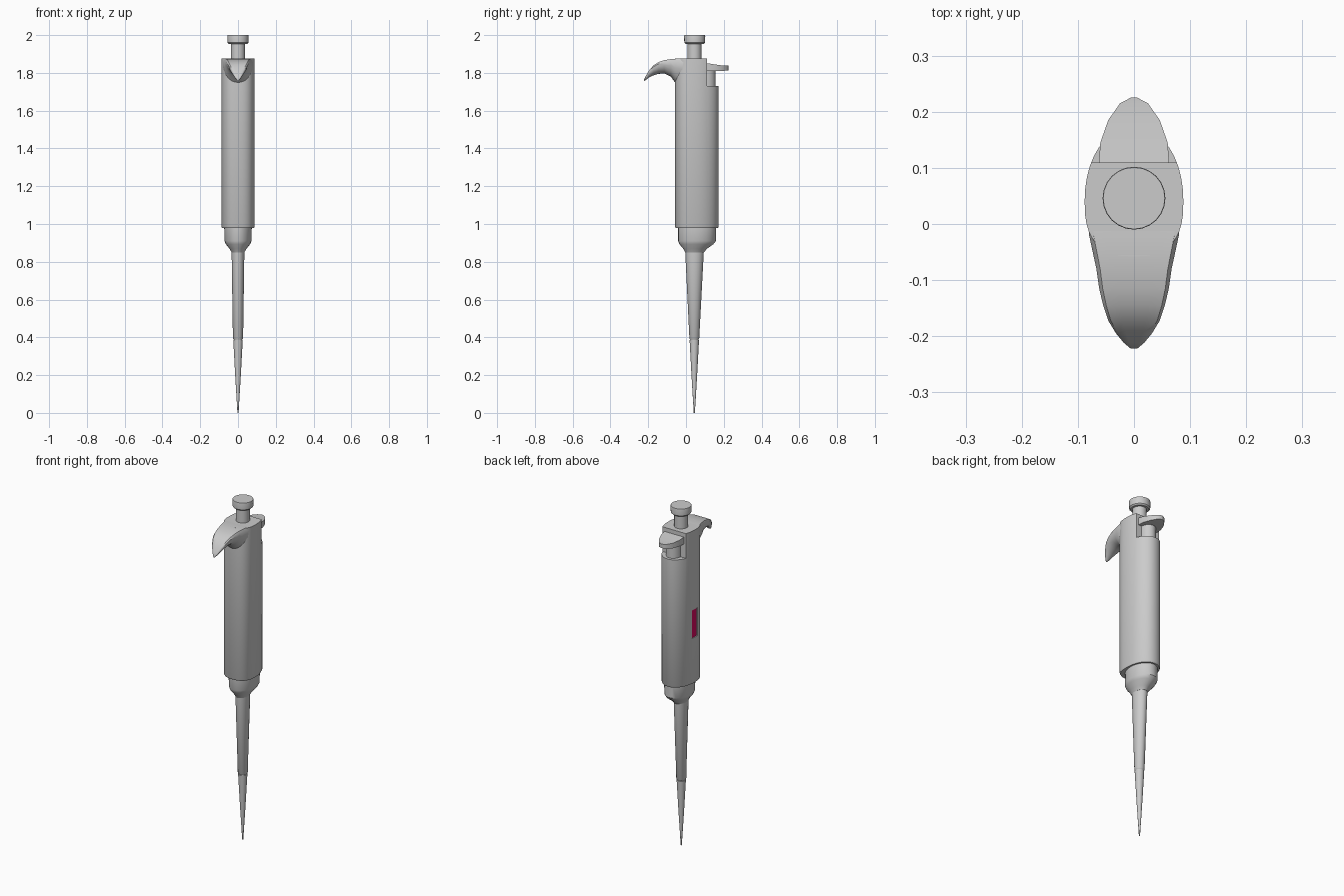
import bpy, bmesh
from math import sin, cos, pi, radians

if "Cube" in bpy.data.objects:
    bpy.data.objects.remove(bpy.data.objects["Cube"])


def material(name, rgb):
    m = bpy.data.materials.new(name)
    m.use_nodes = True
    m.diffuse_color = (*rgb, 1)
    m.node_tree.nodes["Principled BSDF"].inputs["Base Color"].default_value = (*rgb, 1)
    return m


grey = material("light grey plastic", (0.6, 0.6, 0.6))
crimson = material("crimson display", (0.7, 0.003, 0.12))


def loft(name, rings, mat=grey, angle=35):
    """Skin a series of equal-length rings and cap both ends."""
    bm = bmesh.new()
    loops = [[bm.verts.new(p) for p in ring] for ring in rings]
    n = len(loops[0])
    for a, b in zip(loops, loops[1:]):
        for i in range(n):
            j = (i + 1) % n
            bm.faces.new((a[i], a[j], b[j], b[i]))
    bm.faces.new(loops[0])
    bm.faces.new(loops[-1])
    bmesh.ops.recalc_face_normals(bm, faces=bm.faces[:])
    me = bpy.data.meshes.new(name)
    bm.to_mesh(me)
    bm.free()
    me.materials.append(mat)
    ob = bpy.data.objects.new(name, me)
    bpy.context.collection.objects.link(ob)
    smooth(ob, angle)
    return ob


def smooth(ob, angle=35):
    bpy.ops.object.select_all(action="DESELECT")
    ob.select_set(True)
    bpy.context.view_layer.objects.active = ob
    bpy.ops.object.shade_smooth_by_angle(angle=radians(angle))


def oval(z, rx, ry, cy, n=24):
    return [(rx * cos(2 * pi * i / n), cy + ry * sin(2 * pi * i / n), z) for i in range(n)]


def box(name, x, y, z, mat=grey):
    return loft(name, [[(x[0], y[0], h), (x[1], y[0], h), (x[1], y[1], h), (x[0], y[1], h)]
                       for h in z], mat)


def cut(ob, cutter):
    mod = ob.modifiers.new("cut", "BOOLEAN")
    mod.operation, mod.solver, mod.object = "DIFFERENCE", "EXACT", cutter
    bpy.ops.object.select_all(action="DESELECT")
    ob.select_set(True)
    bpy.context.view_layer.objects.active = ob
    bpy.ops.object.modifier_apply(modifier="cut")
    bpy.data.objects.remove(cutter)


# Handle body: blunt front, rounder back
def body_ring(z, scale=1, n=40):
    ring = []
    for i in range(n):
        c, s = cos(2 * pi * i / n), sin(2 * pi * i / n)
        power, depth = (2 / 2.1, 0.133) if s > 0 else (2 / 2.6, 0.098)
        x = 0.088 * abs(c) ** power * (1 if c > 0 else -1)
        y = depth * abs(s) ** power * (1 if s > 0 else -1)
        ring.append((x * scale, 0.04 + y * scale, z))
    return ring


body = loft("handle_body", [body_ring(0.978, 0.96), body_ring(0.986), body_ring(1.875)])
cut(body, box("notch_cutter", (-0.2, 0.2), (0.11, 0.3), (1.73, 2.0)))
cut(body, box("window_cutter", (-0.2, -0.081), (0.02, 0.068), (1.245, 1.41)))
smooth(body)

# Display panel set in the recess on the right side
box("display_panel", (-0.084, -0.08), (0.021, 0.067), (1.246, 1.409), crimson)


# Parts skinned along y: stations are (y, top, bottom, half width)
def along_y(name, section, stations):
    return loft(name, [[(u * w, y, bottom + t * (top - bottom)) for u, t in section]
                       for y, top, bottom, w in stations])


arch = [(-cos(pi * i / 12), 0.85 * (1 - sin(pi * i / 12))) for i in range(13)]
along_y("finger_hook", arch + [(0.9, 1), (0.45, 1), (0, 1), (-0.45, 1), (-0.9, 1)], [
    (0.03, 1.872, 1.78, 0.084), (-0.02, 1.8755, 1.72, 0.08), (-0.055, 1.875, 1.745, 0.0725),
    (-0.08, 1.873, 1.78, 0.067), (-0.115, 1.867, 1.797, 0.062), (-0.145, 1.857, 1.795, 0.055),
    (-0.172, 1.84, 1.787, 0.046), (-0.195, 1.813, 1.776, 0.032), (-0.212, 1.786, 1.763, 0.018),
    (-0.222, 1.765, 1.757, 0.006)])

# Tip ejector: thumb plate on a short post
along_y("ejector_plate", [(-1, 0), (1, 0), (1, 1), (-1, 1)], [
    (0.105, 1.852, 1.81, 0.063), (0.145, 1.846, 1.81, 0.06), (0.185, 1.84, 1.81, 0.046),
    (0.215, 1.838, 1.812, 0.025), (0.225, 1.838, 1.814, 0.006)])
loft("ejector_post", [oval(z, 0.042, 0.05, 0.106) for z in (1.72, 1.815)])

# Plunger
loft("plunger_rod", [oval(z, 0.037, 0.037, 0.045) for z in (1.86, 1.965)])
loft("plunger_cap", [oval(1.953, 0.048, 0.048, 0.046), oval(1.96, 0.055, 0.055, 0.046),
                     oval(1.996, 0.056, 0.056, 0.046), oval(2.0, 0.055, 0.055, 0.046)])

# Collar, tapering shaft and disposable tip
loft("collar", [oval(0.99, 0.073, 0.1, 0.058), oval(0.91, 0.072, 0.1, 0.058),
                oval(0.893, 0.064, 0.09, 0.055), oval(0.868, 0.044, 0.062, 0.048),
                oval(0.85, 0.034, 0.05, 0.045)])
loft("shaft", [oval(0.87, 0.034, 0.05, 0.045), oval(0.395, 0.027, 0.026, 0.044),
               oval(0.388, 0.022, 0.022, 0.044)])
loft("tip_neck", [oval(z, 0.021, 0.021, 0.044) for z in (0.4, 0.375)])
loft("disposable_tip", [oval(0.386, 0.025, 0.025, 0.044), oval(0.2, 0.015, 0.015, 0.044),
                        oval(0, 0.003, 0.003, 0.044)])
